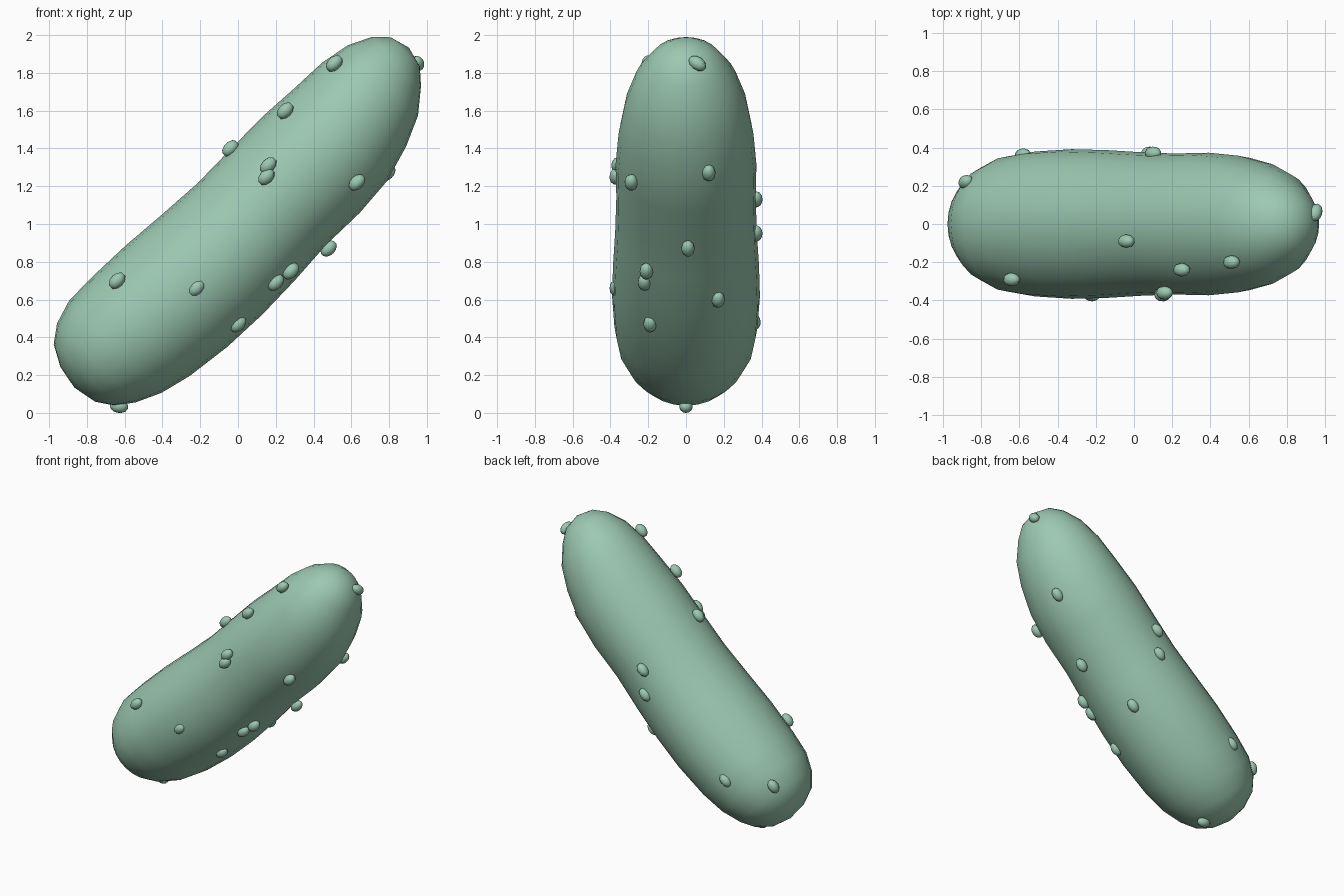
import bpy, bmesh, math
from mathutils import Vector, Matrix

cube = bpy.data.objects.get("Cube")
if cube:
    bpy.data.objects.remove(cube)

SIDES = 24
ALONG = Vector((1, 0, 1)).normalized()     # long axis, leaning to the left
ACROSS = Vector((-1, 0, 1)).normalized()   # upper flank direction
SIDE = Vector((0, 1, 0))
MID = Vector((0, 0, 1))

skin = bpy.data.materials.new("sage green")
skin.use_nodes = True
colour = (0.33, 0.58, 0.44, 1)
skin.diffuse_color = colour
skin.node_tree.nodes["Principled BSDF"].inputs["Base Color"].default_value = colour


def finish(bm, name):
    bmesh.ops.recalc_face_normals(bm, faces=bm.faces)
    mesh = bpy.data.meshes.new(name)
    bm.to_mesh(mesh)
    bm.free()
    mesh.materials.append(skin)
    mesh.polygons.foreach_set("use_smooth", [True] * len(mesh.polygons))
    obj = bpy.data.objects.new(name, mesh)
    bpy.context.collection.objects.link(obj)
    return obj


# Body: rings (position along axis, sideways bend, radius) between two tips
rings = [(-1.2, 0, .13), (-1.14, .01, .23), (-1.05, .01, .295),
         (-.92, 0, .345), (-.75, -.02, .368), (-.5, -.04, .38),
         (-.25, -.055, .375), (0, -.06, .364), (.25, -.05, .358),
         (.5, -.052, .362), (.72, -.05, .347), (.92, -.025, .314),
         (1.08, -.005, .263), (1.2, .015, .185), (1.27, .018, .11)]
bm = bmesh.new()
loops = []
for s, bend, r in rings:
    centre = MID + ALONG * s + ACROSS * bend
    width = r * 1.03
    loops.append([bm.verts.new(centre + ACROSS * r * math.cos(a) + SIDE * width * math.sin(a))
                  for a in (math.tau * i / SIDES for i in range(SIDES))])
for low, high in zip(loops, loops[1:]):
    for i in range(SIDES):
        j = (i + 1) % SIDES
        bm.faces.new((low[i], low[j], high[j], high[i]))
for loop, s, bend in ((loops[0], -1.225, 0), (loops[-1], 1.3, .02)):
    tip = bm.verts.new(MID + ALONG * s + ACROSS * bend)
    for i in range(SIDES):
        bm.faces.new((loop[i], loop[(i + 1) % SIDES], tip))
finish(bm, "body")

# Warts: small ovals lying on the skin, stretched along the body
warts = [(.51, -.20, 1.85), (.25, -.24, 1.60), (-.04, -.09, 1.40), (.16, -.36, 1.31),
         (.15, -.37, 1.25), (.63, -.29, 1.22), (.79, .12, 1.27), (.95, .06, 1.85),
         (.48, .01, .87), (.28, -.21, .75), (.20, -.22, .69), (0, -.19, .47),
         (-.22, -.37, .66), (-.64, -.29, .70), (-.63, 0, .035), (.1, .37, 1.13),
         (.08, .37, .95), (-.58, .36, .48), (.15, .17, .60), (-.88, .22, .46)]
bm = bmesh.new()
for point in warts:
    p = Vector(point)
    s = max(-.85, min(.95, (p - MID).dot(ALONG)))
    out = (p - MID - ALONG * s + ACROSS * .03).normalized()
    side = out.cross(ALONG).normalized()
    length = side.cross(out)
    turn = Matrix((length, side, out)).transposed().to_4x4()
    size = Matrix.Diagonal((.052, .036, .035, 1))
    bmesh.ops.create_uvsphere(bm, u_segments=10, v_segments=7, radius=1,
                              matrix=Matrix.Translation(p) @ turn @ size)
finish(bm, "warts")
